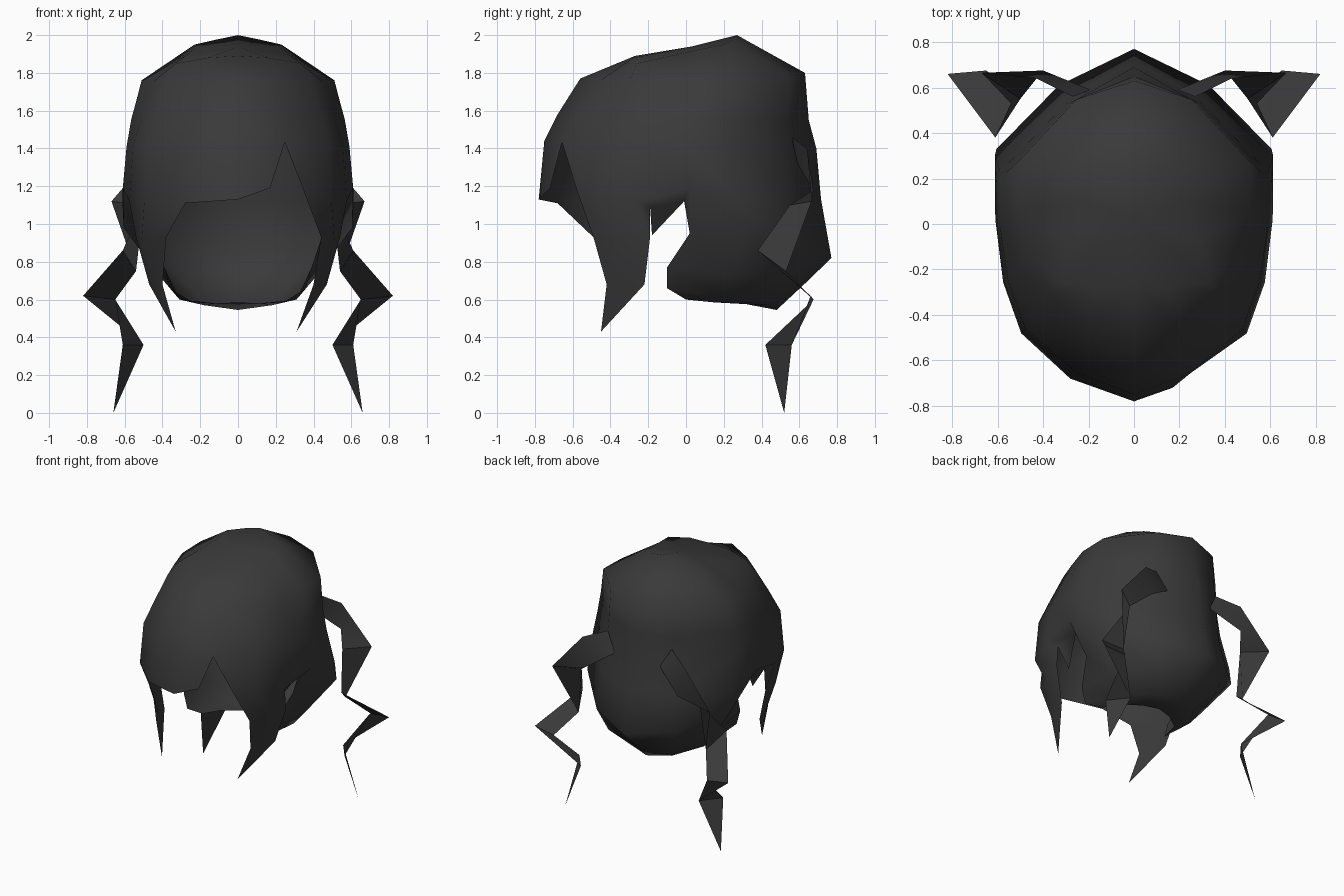
import bpy, bmesh, math

if "Cube" in bpy.data.objects:
    bpy.data.objects.remove(bpy.data.objects["Cube"])

mat = bpy.data.materials.new("charcoal hair")
mat.diffuse_color = (0.042, 0.042, 0.042, 1)
mat.use_nodes = True
mat.node_tree.nodes["Principled BSDF"].inputs["Base Color"].default_value = mat.diffuse_color


def finish(name, bm, angle):
    bmesh.ops.remove_doubles(bm, verts=bm.verts, dist=0.0005)
    bmesh.ops.recalc_face_normals(bm, faces=bm.faces)
    me = bpy.data.meshes.new(name)
    bm.to_mesh(me)
    bm.free()
    ob = bpy.data.objects.new(name, me)
    bpy.context.collection.objects.link(ob)
    me.materials.append(mat)
    bpy.context.view_layer.objects.active = ob
    ob.select_set(True)
    bpy.ops.object.shade_smooth_by_angle(angle=math.radians(angle))
    ob.select_set(False)


def face(bm, *pts):
    bm.faces.new([bm.verts.new(p) for p in pts])


def strips(bm, rows):
    """Skin neighbouring rows of equal length."""
    for a, b in zip(rows, rows[1:]):
        for i in range(len(a) - 1):
            quad = []
            for p in (a[i], a[i + 1], b[i + 1], b[i]):
                if p not in quad:
                    quad.append(p)
            if len(quad) > 2:
                face(bm, *quad)


def flip(p, s):
    return (p[0] * s, p[1], p[2])


# Half plan of the head, front to back: side fraction, depth fraction
PLAN = [(0, -1), (.42, -.87), (.81, -.6), (.94, -.3), (1, .03), (1, .42), (.5, .78), (0, 1)]


def ring(yf, zf, yb, zb, hw, drop, pinch=1.0, side=.42, back=.78):
    """One level of the head; pinch draws the front corners in."""
    out = []
    for i, (cx, t) in enumerate(PLAN):
        t = {5: side, 6: back}.get(i, t)
        k = (t + 1) / 2
        p = pinch if 0 < i < 4 else 1
        out.append((cx * hw * p, (yf + (yb - yf) * k) * p, zf + (zb - zf) * k - drop * cx))
    return out


# Crown rings from top to brow
top = [(0, .03, 1.94)] * 8
A = [(0, -.27, 1.89), (.16, -.28, 1.88), (.33, -.26, 1.85), (.28, -.08, 1.89),
     (.23, .10, 1.93), (.23, .20, 1.95), (.12, .25, 1.975), (0, .27, 2.0)]
B = ring(-.56, 1.77, .63, 1.80, .51, .03, .94, .40, .86)
C = ring(-.68, 1.58, .65, 1.55, .565, .01, .96, .36, .82)
D = ring(-.75, 1.44, .69, 1.40, .59, .01, 1, .36)
E = ring(-.78, 1.13, .715, 1.13, .612, .01)
E[4] = (.61, .02, 1.19)
E[5] = (.612, .30, 1.12)

hair = bmesh.new()
for s in (1, -1):
    m = lambda row: [flip(p, s) for p in row]
    strips(hair, [m(r) for r in (top, A, B, C, D)])
    strips(hair, [m(D[2:4]), m(E[2:4])])
    strips(hair, [m(D[4:]), m(E[4:])])

    # Temple panel, tucked inward above the ear gap
    ear, notch = (.53, -.19, 1.09), (.52, -.01, 1.12)
    face(hair, *m([D[3], D[4], E[4], E[3]]))
    face(hair, *m([E[3], E[4], notch, ear]))

    # Fringe: parted on one side, full on the other
    if s == 1:
        inner = (.35, -.575, 1.17)
        face(hair, D[0], D[1], (.17, -.72, 1.19), E[0])
    else:
        inner = (.28, -.68, 1.11)
        face(hair, flip(D[0], s), flip(D[1], s), flip(inner, s), E[0])
    face(hair, *m([D[1], D[2], E[2], inner]))

    # Side lock tapering to a point
    tip = (.31 if s == 1 else .33, -.45, .43)
    strips(hair, [m(r) for r in (
        [inner, E[2], E[3]],
        [(.44 if s == 1 else .38, -.49, .93), (.51, -.36, .92), (.54, -.19, .93)],
        [(.40, -.42, .68), (.44, -.33, .68), (.47, -.22, .68)],
        [tip] * 3)])
    face(hair, *m([E[3], ear, (.54, -.19, .93)]))
    # Small wisp in the ear gap
    face(hair, *m([ear, notch, (.44, -.18, .94)]))

    # Nape curling in under the head
    face(hair, *m([E[4], notch, (.45, .02, .95)]))
    strips(hair, [m(r) for r in (
        E[4:],
        [(.45, .02, .95), (.605, .33, .98), (.33, .61, .86), (0, .77, .82)],
        [(.39, -.10, .77), (.42, .24, .73), (.28, .54, .69), (0, .63, .685)],
        [(.36, -.10, .66), (.31, .23, .60), (.18, .43, .57), (0, .48, .545)],
        [(.30, 0, .60), (.24, .15, .585), (.12, .24, .58), (0, .27, .585)])])
finish("hair_cap", hair, 75)

# Folded trailing ribbons, one each side
RIBBON = [
    [(.19, .59, 1.32), (.27, .56, 1.46)],
    [(.40, .675, 1.18), (.43, .64, 1.40)],
    [(.50, .55, 1.10), (.67, .665, 1.12)],
    [(.61, .38, .86), (.54, .53, .75)],
    [(.82, .66, .62), (.65, .675, .60)],
    [(.50, .56, .36), (.61, .42, .36)],
    [(.66, .52, 0), (.66, .52, 0)],
]
for s, side in ((1, "right"), (-1, "left")):
    bm = bmesh.new()
    strips(bm, [[flip(p, s) for p in r] for r in RIBBON])
    finish(side + "_ribbon", bm, 40)
